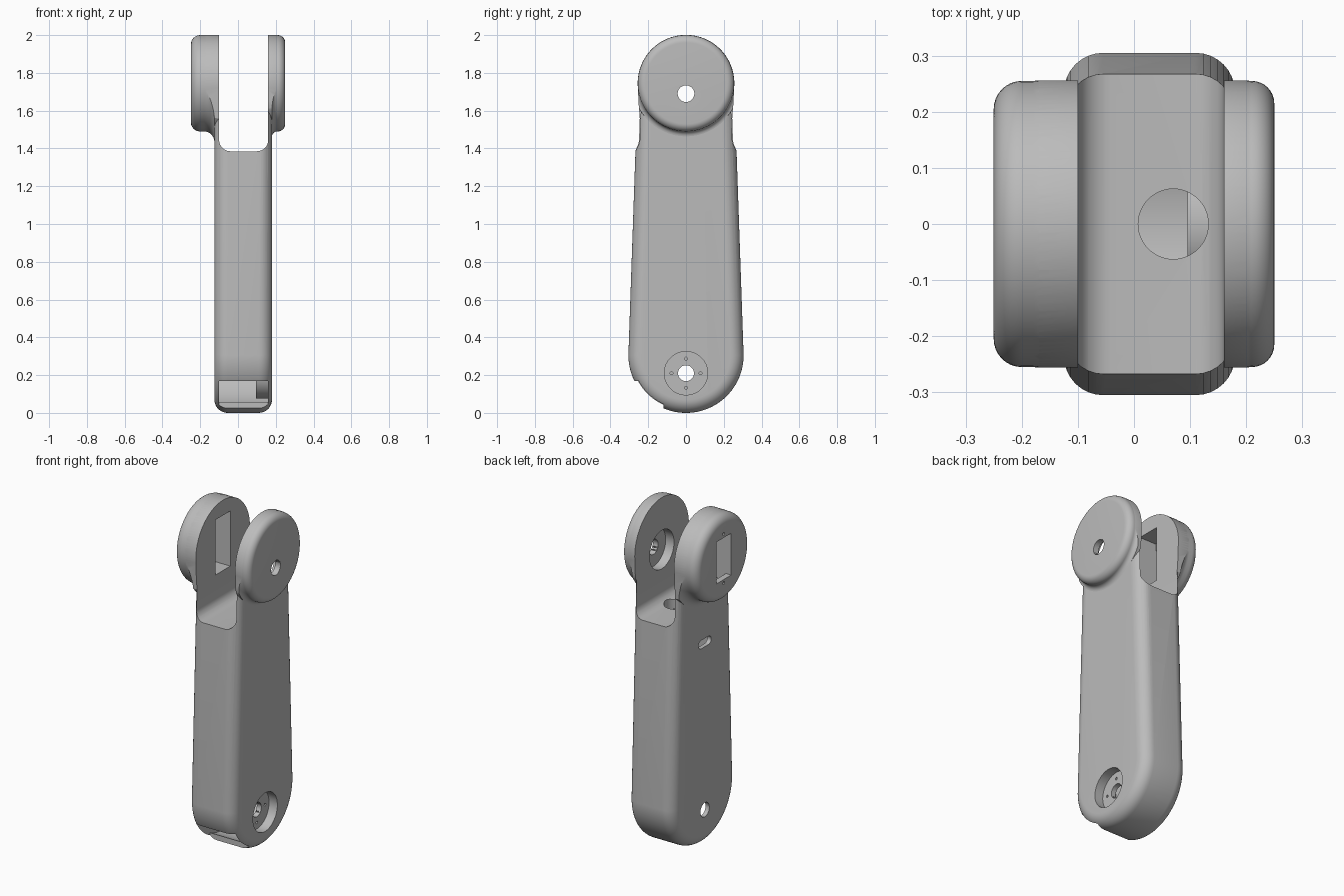
import bpy, bmesh, math
from mathutils import Matrix, Vector

if "Cube" in bpy.data.objects:
    bpy.data.objects.remove(bpy.data.objects["Cube"], do_unlink=True)

grey = bpy.data.materials.new("light grey")
grey.use_nodes = True
colour = (0.5, 0.5, 0.5, 1)
grey.diffuse_color = colour
grey.node_tree.nodes["Principled BSDF"].inputs["Base Color"].default_value = colour

TOP_Z, TOP_R = 1.745, 0.255      # upper pivot lobes
BASE_R = 0.305                   # rounded lower end
SLOT_L, SLOT_R = -0.10, 0.16     # inner faces of the fork
WALL_L, WALL_R = -0.125, 0.18    # outer faces of the arm


def finish(name, bm):
    bmesh.ops.recalc_face_normals(bm, faces=bm.faces)
    mesh = bpy.data.meshes.new(name)
    bm.to_mesh(mesh)
    bm.free()
    obj = bpy.data.objects.new(name, mesh)
    obj.data.materials.append(grey)
    bpy.context.collection.objects.link(obj)
    return obj


def extrude(name, points, offset):
    """Solid from a closed outline of 3D points."""
    bm = bmesh.new()
    face = bm.faces.new([bm.verts.new(p) for p in points])
    ext = bmesh.ops.extrude_face_region(bm, geom=[face])
    verts = [g for g in ext["geom"] if isinstance(g, bmesh.types.BMVert)]
    bmesh.ops.translate(bm, verts=verts, vec=offset)
    return finish(name, bm)


def side_prism(name, outline, x0, x1):
    return extrude(name, [(x0, y, z) for y, z in outline], (x1 - x0, 0, 0))


def box(name, x0, x1, y0, y1, z0, z1):
    return side_prism(name, [(y0, z0), (y1, z0), (y1, z1), (y0, z1)], x0, x1)


def revolve(name, profile, z, y=0, steps=96):
    """Solid of (x, radius) points turned about an axis along x."""
    bm = bmesh.new()
    verts = [bm.verts.new((x, 0, r)) for x, r in profile]
    edges = [bm.edges.new(pair) for pair in zip(verts, verts[1:])]
    bmesh.ops.spin(bm, geom=verts + edges, cent=(0, 0, 0), axis=(1, 0, 0),
                   angle=math.tau, steps=steps)
    bmesh.ops.remove_doubles(bm, verts=bm.verts, dist=1e-5)
    bmesh.ops.translate(bm, verts=bm.verts, vec=(0, y, z))
    return finish(name, bm)


def pin(name, x0, x1, r, z, y=0, steps=48):
    return revolve(name, [(x0, 0), (x0, r), (x1, r), (x1, 0)], z, y, steps)


def apply(obj, mod):
    bpy.context.view_layer.objects.active = obj
    bpy.ops.object.modifier_apply(modifier=mod.name)


def combine(obj, other, operation):
    mod = obj.modifiers.new("join", "BOOLEAN")
    mod.operation, mod.solver, mod.object = operation, "EXACT", other
    apply(obj, mod)
    bpy.data.objects.remove(other, do_unlink=True)


def arc(cy, cz, r, a0, a1, n):
    angles = [math.radians(a0 + (a1 - a0) * i / n) for i in range(n + 1)]
    return [(cy + r * math.cos(a), cz + r * math.sin(a)) for a in angles]


def arm_outline(inset):
    return (arc(0, BASE_R, BASE_R - inset, -180, 0, 48)
            + arc(0, TOP_Z, TOP_R - inset, 2, 178, 48))


# Tapered arm with rounded edges
arm = side_prism("robot_arm_link", arm_outline(0), WALL_L, WALL_R)
bevel = arm.modifiers.new("rounding", "BEVEL")
bevel.width, bevel.segments = 0.07, 8
bevel.limit_method, bevel.angle_limit = "ANGLE", math.radians(60)
apply(arm, bevel)

# Hollow inside, closed below the fork
cavity = side_prism("cavity", arm_outline(0.03), SLOT_L, SLOT_R)
combine(cavity, box("cavity_lid", -1, 1, -1, 1, 1.33, 3), "DIFFERENCE")
combine(arm, cavity, "DIFFERENCE")


# Pivot lobes: rounded rim outside, flared fillet where they meet the arm
def lobe(name, face_x, wall_x, inner_x, rim, flare):
    s = 1 if face_x > 0 else -1
    profile = [(face_x, 0)]
    profile += [(face_x - s * (rim - rim * c), TOP_R - rim + rim * q)
                for c, q in arc(0, 0, 1, 0, 90, 8)]
    profile += [(wall_x + s * (flare + flare * c), TOP_R + flare + flare * q)
                for c, q in arc(0, 0, 1, 270, 184, 8)]
    profile += [(inner_x, TOP_R + flare), (inner_x, 0)]
    obj = revolve(name, profile, TOP_Z)
    limit = ([(-0.2, 1.3), (0.2, 1.3), (0.238, 1.45), (0.244, 1.55), (0.252, 1.65)]
             + arc(0, TOP_Z, TOP_R + 0.001, -8, 188, 64)
             + [(-0.252, 1.65), (-0.244, 1.55), (-0.238, 1.45)])
    combine(obj, side_prism("lobe_limit", limit, -1, 1), "INTERSECT")
    return obj


combine(arm, lobe("servo_lobe", -0.25, WALL_L, -0.07, 0.05, 0.055), "UNION")
combine(arm, lobe("bearing_lobe", 0.25, WALL_R, 0.13, 0.04, 0.028), "UNION")

# Fork slot with rounded floor corners
floor, r = 1.385, 0.06
slot = ([(SLOT_L, 2.2)] + arc(SLOT_L + r, floor + r, r, 180, 270, 8)
        + arc(SLOT_R - r, floor + r, r, 270, 360, 8) + [(SLOT_R, 2.2)])
combine(arm, extrude("fork_slot", [(x, -1, z) for x, z in slot], (0, 2, 0)), "DIFFERENCE")

# Boss behind the horn recess
combine(arm, pin("horn_boss", 0.095, 0.17, 0.135, 0.21, steps=64), "UNION")

# Cable opening at the lower front
opening = [(-0.5, 0.17), (-0.2, 0.17), (-0.12, 0.1), (-0.12, -0.1), (-0.5, -0.1)]
cutters = [side_prism("cable_opening", opening, SLOT_L, SLOT_R - 0.001)]

# Horn recess, screw holes and pivot holes
cutters += [
    pin("horn_recess", 0.125, 0.3, 0.115, 0.21, steps=64),
    pin("lower_pivot_hole", -0.3, 0.3, 0.042, 0.21),
    pin("bearing_recess", 0.1, 0.215, 0.115, 1.69, steps=64),
    pin("upper_pivot_hole", 0.1, 0.3, 0.044, 1.69),
]
for dy, dz in ((1, 0), (-1, 0), (0, 1), (0, -1)):
    cutters.append(pin("horn_screw", 0.08, 0.2, 0.008, 0.21 + 0.077 * dz, 0.077 * dy, 12))

# Servo pocket, window and its screw holes
cutters += [
    box("servo_pocket", -0.215, -0.05, -0.07, 0.07, TOP_Z - 0.165, TOP_Z + 0.165),
    box("servo_window", -0.3, -0.2, -0.07, 0.07, TOP_Z - 0.125, TOP_Z + 0.125),
]
for s in (-1, 1):
    cutters.append(pin("servo_screw", -0.3, -0.2, 0.009, TOP_Z + s * 0.147, 0, 12))

# Oblong cable slot in the side wall
oblong = arc(0.035, 1.21, 0.025, -90, 90, 10) + arc(-0.035, 1.21, 0.025, 90, 270, 10)
cutters.append(side_prism("side_cable_slot", oblong, -0.2, -0.05))

# Cable hole through the fork floor
ring = arc(0.07, 0, 0.0625, 0, 360, 48)[:-1]
cutters.append(extrude("floor_cable_hole", [(x, y, 1.25) for x, y in ring], (0, 0, 0.3)))

for cutter in cutters:
    combine(arm, cutter, "DIFFERENCE")

# Smooth shading with crisp edges
bpy.ops.object.select_all(action="DESELECT")
arm.select_set(True)
bpy.context.view_layer.objects.active = arm
bpy.ops.object.shade_smooth_by_angle(angle=math.radians(30))
